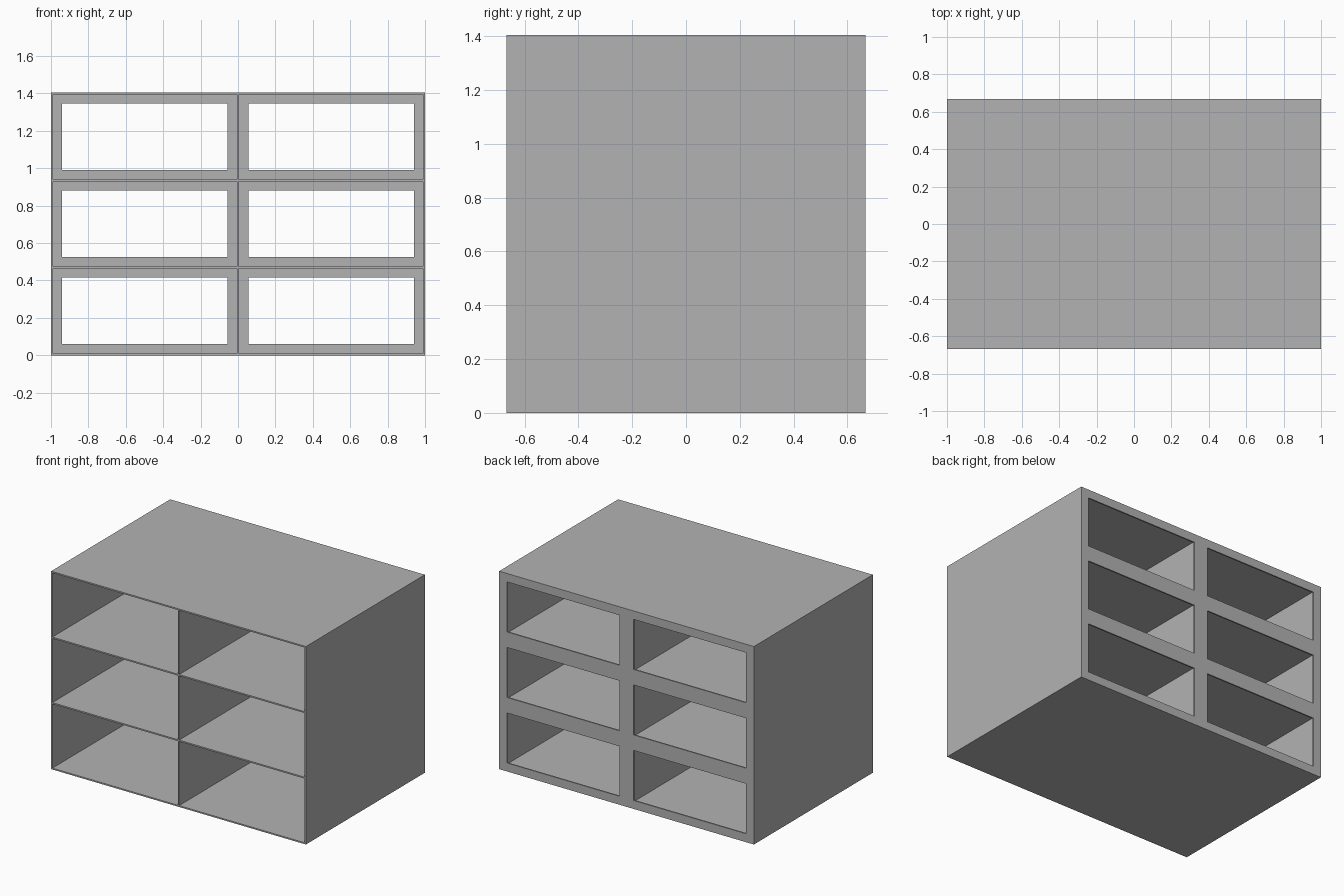
import bpy
import bmesh
from mathutils import Matrix, Vector

default = bpy.data.objects.get("Cube")
if default:
    bpy.data.objects.remove(default, do_unlink=True)

WIDTH, DEPTH, HEIGHT = 2.0, 1.334, 1.405
BOARD = 0.01     # thickness of every panel
LIP = 0.05       # border left around each rear opening
COLS, ROWS = 2, 3
FRONT, BACK = -DEPTH / 2, DEPTH / 2

grey = bpy.data.materials.new("plain_grey")
grey.use_nodes = True
colour = (0.45, 0.45, 0.45, 1)
grey.diffuse_color = colour
grey.node_tree.nodes["Principled BSDF"].inputs["Base Color"].default_value = colour


def boxes(name, bounds):
    """One mesh object made of boxes given by their low and high corners."""
    bm = bmesh.new()
    for low, high in bounds:
        low, high = Vector(low), Vector(high)
        place = Matrix.Translation((low + high) / 2) @ Matrix.Diagonal((*(high - low), 1))
        bmesh.ops.create_cube(bm, size=1, matrix=place)
    mesh = bpy.data.meshes.new(name)
    bm.to_mesh(mesh)
    bm.free()
    mesh.materials.append(grey)
    obj = bpy.data.objects.new(name, mesh)
    bpy.context.collection.objects.link(obj)
    return obj


def cells(border, y0, y1):
    """Bounds of every compartment, shrunk by a border."""
    step_x = (WIDTH - BOARD) / COLS
    step_z = (HEIGHT - BOARD) / ROWS
    result = []
    for col in range(COLS):
        for row in range(ROWS):
            x = -WIDTH / 2 + col * step_x
            z = row * step_z
            result.append(((x + BOARD + border, y0, z + BOARD + border),
                           (x + step_x - border, y1, z + step_z - border)))
    return result


# Cabinet body
cabinet = boxes("cabinet_body", [((-WIDTH / 2, FRONT, 0), (WIDTH / 2, BACK, HEIGHT))])

# Compartments open at the front, then smaller openings through the back panel
cutters = [
    boxes("compartment_cutter", cells(0, FRONT - 0.1, BACK - BOARD)),
    boxes("rear_opening_cutter", cells(LIP, 0, BACK + 0.1)),
]
bpy.context.view_layer.objects.active = cabinet
for cutter in cutters:
    cutter.hide_render = True
    cut = cabinet.modifiers.new(cutter.name, "BOOLEAN")
    cut.operation = "DIFFERENCE"
    cut.solver = "EXACT"
    cut.object = cutter
    bpy.ops.object.modifier_apply(modifier=cut.name)
    bpy.data.objects.remove(cutter, do_unlink=True)
